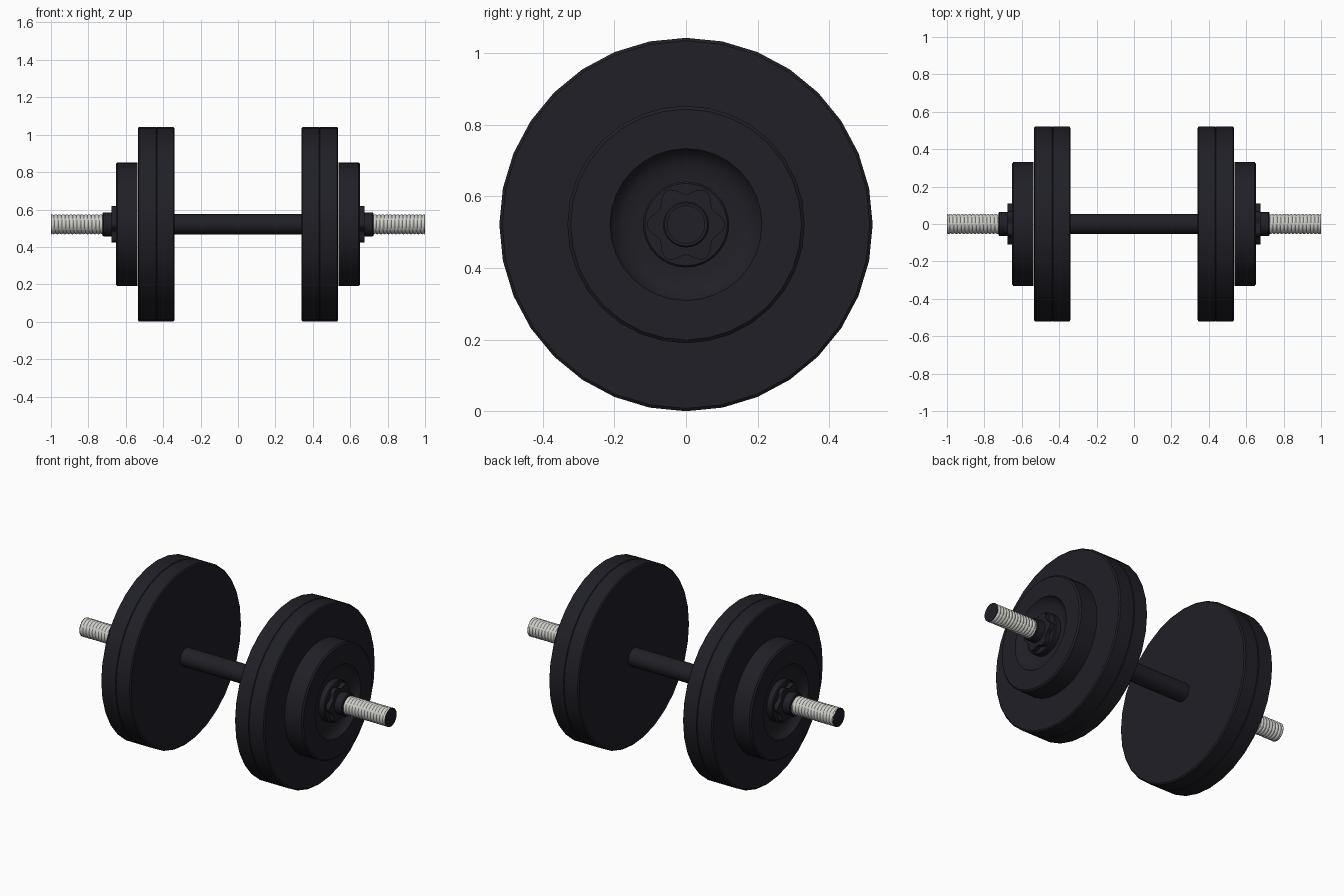
import bpy, bmesh, math

if "Cube" in bpy.data.objects:
    bpy.data.objects.remove(bpy.data.objects["Cube"])

AXIS_Z = 0.521


def material(name, rgb):
    m = bpy.data.materials.new(name)
    m.diffuse_color = (*rgb, 1)
    m.use_nodes = True
    m.node_tree.nodes["Principled BSDF"].inputs["Base Color"].default_value = m.diffuse_color
    return m


BLACK = material("black_rubber", (0.014, 0.014, 0.02))
STEEL = material("steel", (0.62, 0.62, 0.59))


def loft(name, rows, sides, mat, mirror=True, closed=False):
    """Rings around the x axis; each row is (x, radius or radius function of angle)."""
    bm = bmesh.new()
    rings = []
    for x, r in rows:
        ring = []
        for k in range(sides):
            a = 2 * math.pi * k / sides
            rad = r(a) if callable(r) else r
            ring.append(bm.verts.new((x, rad * math.cos(a), rad * math.sin(a))))
        rings.append(ring)
    pairs = list(zip(rings, rings[1:]))
    if closed:
        pairs.append((rings[-1], rings[0]))
    for p, q in pairs:
        for k in range(sides):
            j = (k + 1) % sides
            bm.faces.new((p[k], p[j], q[j], q[k]))
    bmesh.ops.remove_doubles(bm, verts=bm.verts, dist=1e-5)
    bmesh.ops.recalc_face_normals(bm, faces=bm.faces)
    me = bpy.data.meshes.new(name)
    bm.to_mesh(me)
    bm.free()
    me.materials.append(mat)
    ob = bpy.data.objects.new(name, me)
    bpy.context.collection.objects.link(ob)
    ob.location.z = AXIS_Z
    bpy.ops.object.select_all(action='DESELECT')
    ob.select_set(True)
    bpy.context.view_layer.objects.active = ob
    bpy.ops.object.shade_smooth_by_angle(angle=math.radians(35))
    if mirror:
        ob.modifiers.new("both_ends", 'MIRROR').use_axis = (True, False, False)
    return ob


# Handle between the plates
loft("handle", [(-0.36, 0.054), (0.36, 0.054)], 32, BLACK, mirror=False)

# Large weight plates, with a fine seam round the rim
loft("large_plate", [(0.34, 0.05), (0.34, 0.513), (0.346, 0.521), (0.432, 0.521),
                     (0.435, 0.518), (0.438, 0.521), (0.529, 0.521), (0.535, 0.513),
                     (0.535, 0.05)], 32, BLACK, closed=True)

# Small weight plates with a dished centre
loft("small_plate", [(0.536, 0.05), (0.536, 0.331), (0.645, 0.331), (0.653, 0.322),
                     (0.653, 0.212), (0.635, 0.2), (0.62, 0.175), (0.613, 0.14),
                     (0.613, 0.05)], 32, BLACK, closed=True)

# Washer in the dish
loft("washer", [(0.613, 0.05), (0.613, 0.12), (0.645, 0.12), (0.65, 0.115),
                (0.65, 0.05)], 32, BLACK, closed=True)


# Six-lobed locking nut and its collar
def lobes(a):
    return 0.097 + 0.012 * math.cos(6 * a)


loft("nut", [(0.645, 0.05), (0.645, lobes), (0.676, lobes), (0.676, 0.05)], 72,
     BLACK, closed=True)
loft("nut_collar", [(0.67, 0.05), (0.67, 0.064), (0.72, 0.064), (0.725, 0.06),
                    (0.725, 0.05)], 32, BLACK, closed=True)

# Threaded rod ends: a helical ridge
PITCH, STEPS = 0.02, 6


def thread(x):
    def radius(a):
        phase = (x / PITCH + a / (2 * math.pi)) % 1
        return 0.0485 + 0.005 * min(1, 3 * abs(phase - 0.5))
    return radius


start = 0.66
count = round((1 - start) / PITCH * STEPS)
xs = [start + i * PITCH / STEPS for i in range(count + 1)]
loft("threaded_rod", [(x, thread(x)) for x in xs], 32, STEEL)

# Dark end caps
loft("rod_end_cap", [(0.996, 0.0535), (1.0, 0.0535), (1.0, 0.0)], 32, BLACK)
